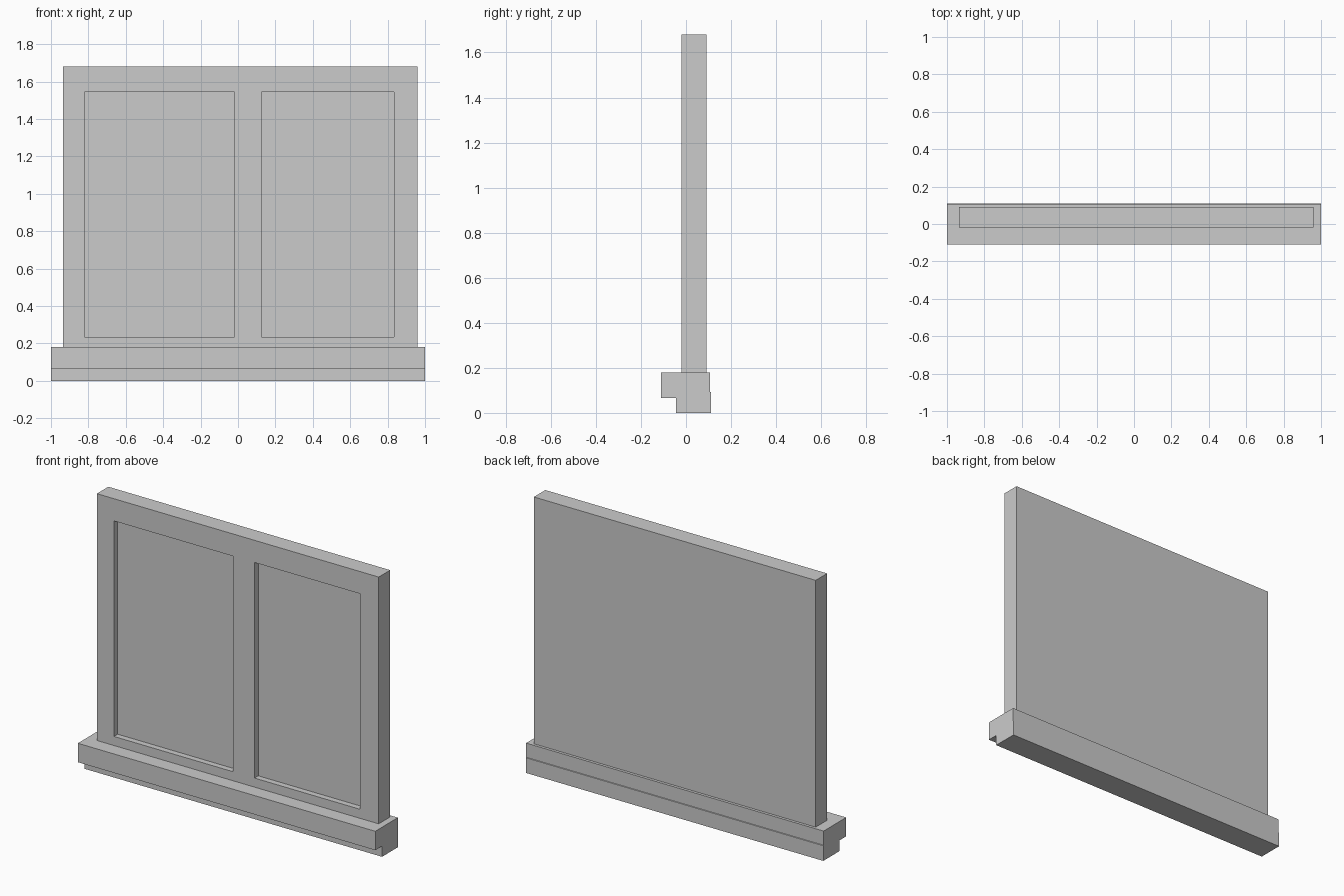
import bpy, bmesh
from mathutils import Vector

if "Cube" in bpy.data.objects:
    bpy.data.objects.remove(bpy.data.objects["Cube"])


def finish(name, bm):
    bmesh.ops.recalc_face_normals(bm, faces=bm.faces)
    mesh = bpy.data.meshes.new(name)
    bm.to_mesh(mesh)
    bm.free()
    obj = bpy.data.objects.new(name, mesh)
    bpy.context.collection.objects.link(obj)
    return obj


# Window frame: a slab whose two pane areas are pushed in from the front
X = (-0.935, -0.82, -0.02, 0.125, 0.835, 0.96)
Z = (0.18, 0.235, 1.545, 1.68)
FRONT, BACK, DEPTH = -0.02, 0.09, 0.036

bm = bmesh.new()
grid = [[bm.verts.new((x, FRONT, z)) for z in Z] for x in X]
panes = []
for i in range(len(X) - 1):
    for j in range(len(Z) - 1):
        face = bm.faces.new((grid[i][j], grid[i + 1][j],
                             grid[i + 1][j + 1], grid[i][j + 1]))
        if i in (1, 3) and j == 1:
            panes.append(face)

# Recessed panes
for pane in panes:
    new = bmesh.ops.extrude_discrete_faces(bm, faces=[pane])["faces"]
    bmesh.ops.translate(bm, verts=new[0].verts, vec=(0, DEPTH, 0))

# Outer sides and flat back
rim = [e for e in bm.edges if e.is_boundary]
ext = bmesh.ops.extrude_edge_only(bm, edges=rim)["geom"]
bmesh.ops.translate(bm, vec=Vector((0, BACK - FRONT, 0)),
                    verts=[g for g in ext if isinstance(g, bmesh.types.BMVert)])
bmesh.ops.contextual_create(bm, geom=[e for e in bm.edges if e.is_boundary])
finish("window_frame", bm)

# Sill: stepped side profile (y, z) swept along the full width
profile = [(-0.045, 0), (0.11, 0), (0.11, 0.092), (0.107, 0.094),
           (0.107, 0.18), (-0.11, 0.18), (-0.11, 0.065), (-0.045, 0.065)]
bm = bmesh.new()
end = bm.faces.new([bm.verts.new((-1, y, z)) for y, z in profile])
ext = bmesh.ops.extrude_face_region(bm, geom=[end], use_keep_orig=True)["geom"]
bmesh.ops.translate(bm, vec=(2, 0, 0),
                    verts=[g for g in ext if isinstance(g, bmesh.types.BMVert)])
finish("window_sill", bm)
